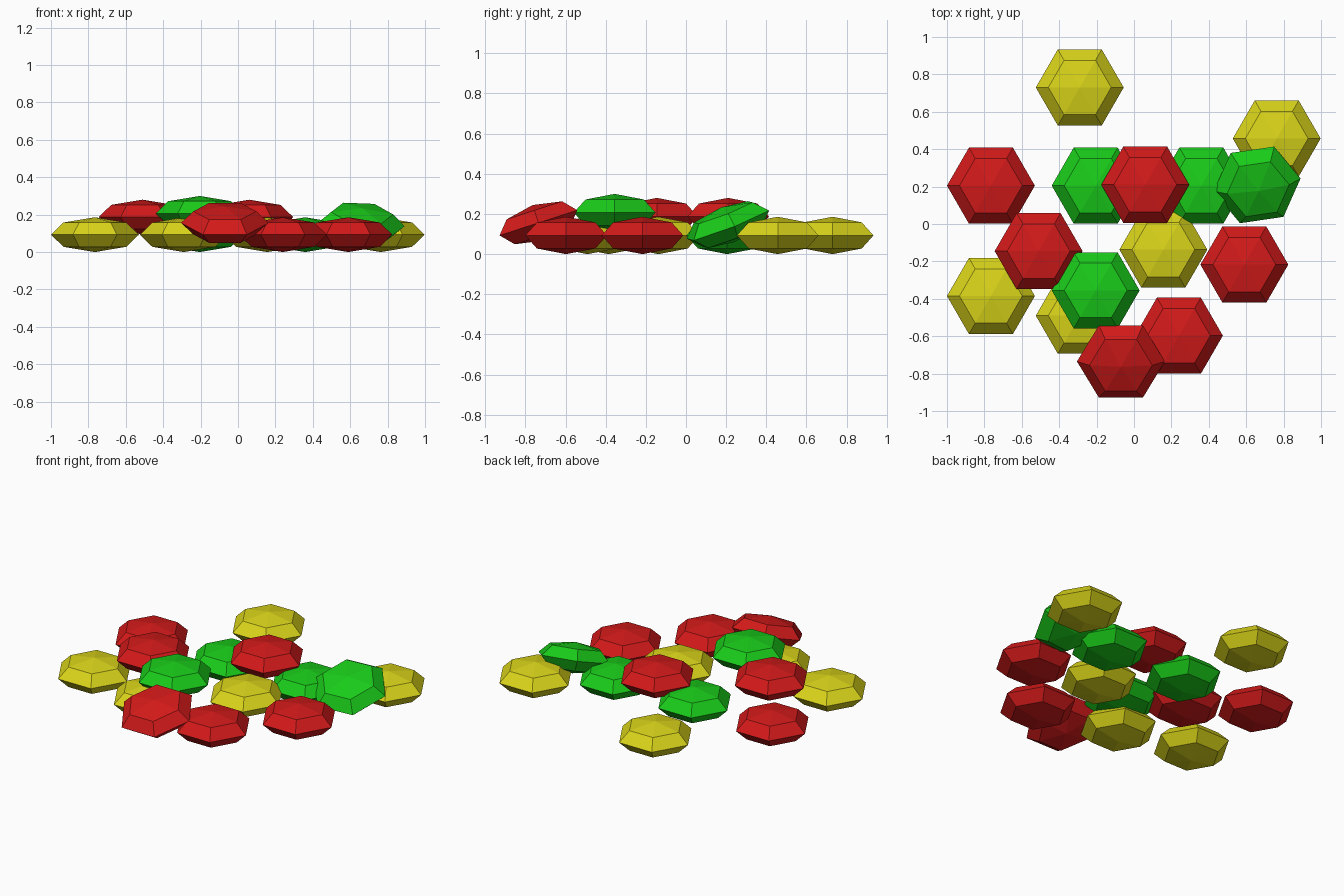
import bpy, bmesh
from math import cos, sin, pi, radians
from mathutils import Matrix

if "Cube" in bpy.data.objects:
    bpy.data.objects.remove(bpy.data.objects["Cube"])

R, R_IN = 0.235, 0.168      # girdle and table radius
H_IN, H = 0.065, 0.093      # table and tip height above the girdle


def material(name, rgb):
    m = bpy.data.materials.new(name)
    m.diffuse_color = (*rgb, 1)
    m.use_nodes = True
    m.node_tree.nodes["Principled BSDF"].inputs["Base Color"].default_value = m.diffuse_color
    return m


def gem_mesh(name, mat):
    # six-sided faceted gem, mirrored top to bottom
    bm = bmesh.new()
    rings = [[bm.verts.new((r * cos(i * pi / 3), r * sin(i * pi / 3), z)) for i in range(6)]
             for r, z in ((R_IN, -H_IN), (R, 0), (R_IN, H_IN))]
    bottom, top = bm.verts.new((0, 0, -H)), bm.verts.new((0, 0, H))
    for i in range(6):
        j = (i + 1) % 6
        for a, b in zip(rings, rings[1:]):
            bm.faces.new((a[i], a[j], b[j], b[i]))
        bm.faces.new((rings[2][i], rings[2][j], top))
        bm.faces.new((rings[0][j], rings[0][i], bottom))
    bmesh.ops.recalc_face_normals(bm, faces=bm.faces)
    me = bpy.data.meshes.new(name)
    bm.to_mesh(me)
    bm.free()
    me.materials.append(mat)
    return me


# each gem: x, y, z of its centre, then optional tilt x, tilt y, turn z in degrees
gems = {
    "yellow": ((0.7, 0.66, 0.01), [
        (-0.29, 0.73, H), (0.763, 0.457, H), (-0.765, -0.385, H),
        (-0.29, -0.49, H), (0.157, -0.137, H)]),
    "green": ((0.01, 0.6, 0.01), [
        (-0.205, 0.205, H), (0.36, 0.205, H), (-0.205, -0.355, 0.207),
        (0.658, 0.209, 0.147, 21, 5, 7)]),
    "red": ((0.65, 0.01, 0.01), [
        (-0.765, 0.205, H), (-0.51, -0.145, 0.187), (0.06, 0.21, 0.187),
        (0.59, -0.217, H), (0.24, -0.597, H), (-0.07, -0.735, 0.156, 18, 0, 0)]),
}

for colour, (rgb, places) in gems.items():
    mesh = gem_mesh(colour + "_gem", material(colour, rgb))
    for n, (x, y, z, *tilt) in enumerate(places, 1):
        ob = bpy.data.objects.new(f"{colour}_gem_{n}", mesh)
        tx, ty, tz = tilt or (0, 0, 0)
        ob.matrix_world = (Matrix.Translation((x, y, z))
                           @ Matrix.Rotation(radians(tx), 4, 'X')
                           @ Matrix.Rotation(radians(ty), 4, 'Y')
                           @ Matrix.Rotation(radians(tz), 4, 'Z'))
        bpy.context.collection.objects.link(ob)
